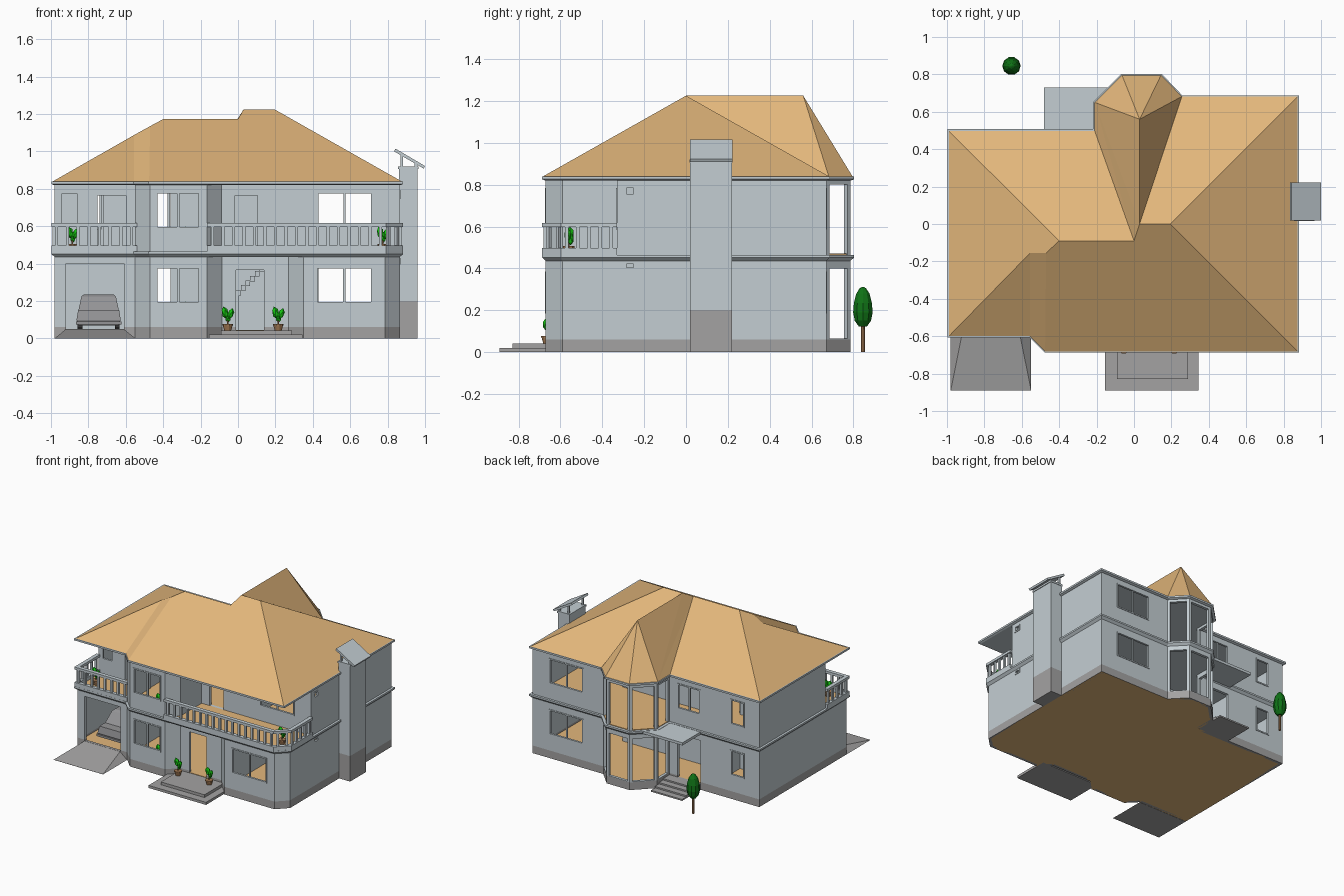
import bpy, bmesh, math
from mathutils import Vector, Matrix

if "Cube" in bpy.data.objects:
    bpy.data.objects.remove(bpy.data.objects["Cube"])


def material(name, r, g, b):
    m = bpy.data.materials.new(name)
    m.diffuse_color = (r, g, b, 1)
    m.use_nodes = True
    m.node_tree.nodes["Principled BSDF"].inputs["Base Color"].default_value = m.diffuse_color
    return m


WALL = material("pale blue grey", .55, .615, .65)
OCHRE = material("ochre", .77, .475, .2)
STONE = material("stone grey", .37, .365, .365)
CAR = material("car grey", .3, .3, .31)
DARK = material("tyre dark", .05, .05, .05)
LEAF = material("bright leaf", .007, .55, .005)
TREE = material("dark leaf", .005, .17, .008)
WOOD = material("brown", .38, .2, .09)


def finish(name, bm, mat):
    bmesh.ops.recalc_face_normals(bm, faces=bm.faces)
    me = bpy.data.meshes.new(name)
    bm.to_mesh(me)
    bm.free()
    me.materials.append(mat)
    ob = bpy.data.objects.new(name, me)
    bpy.context.collection.objects.link(ob)
    return ob


def skin(bm, rings):
    """Closed solid through rings of equal point count."""
    vs = [[bm.verts.new(p) for p in r] for r in rings]
    n = len(vs[0])
    for a, b in zip(vs, vs[1:]):
        for i in range(n):
            bm.faces.new((a[i], a[(i + 1) % n], b[(i + 1) % n], b[i]))
    bm.faces.new(vs[0][::-1])
    bm.faces.new(vs[-1])


def rect(x0, x1, y0, y1, z):
    return [(x0, y0, z), (x1, y0, z), (x1, y1, z), (x0, y1, z)]


def box(bm, x0, x1, y0, y1, z0, z1):
    skin(bm, [rect(x0, x1, y0, y1, z0), rect(x0, x1, y0, y1, z1)])


def boxes(name, mat, *dims):
    bm = bmesh.new()
    for d in dims:
        box(bm, *d)
    return finish(name, bm, mat)


def offset(outline, d):
    out = []
    for i, p in enumerate(outline):
        e1 = (Vector(p) - Vector(outline[i - 1])).normalized()
        e2 = (Vector(outline[(i + 1) % len(outline)]) - Vector(p)).normalized()
        n1, n2 = Vector((e1.y, -e1.x)), Vector((e2.y, -e2.x))
        out.append(Vector(p) + (n1 + n2) * d / (1 + n1.dot(n2)))
    return out


def slab(name, mat, outline, levels):
    bm = bmesh.new()
    skin(bm, [[(p.x, p.y, z) for p in offset(outline, d)] for z, d in levels])
    return finish(name, bm, mat)


def strip(bm, p, q, u0, u1, v0, v1, z0, z1):
    """Box along p-q: u is distance along, v is distance inward."""
    if u1 - u0 < 1e-5 or z1 - z0 < 1e-5:
        return
    p, d = Vector(p), (Vector(q) - Vector(p)).normalized()
    n = Vector((-d.y, d.x))
    pts = [p + d * u + n * v for u, v in ((u0, v0), (u1, v0), (u1, v1), (u0, v1))]
    skin(bm, [[(c.x, c.y, z) for c in pts] for z in (z0, z1)])


def walls(name, mat, outline, openings, z0, z1, frames=True, t=.022):
    bm, fr = bmesh.new(), bmesh.new()
    for i, p in enumerate(outline):
        q = outline[(i + 1) % len(outline)]
        holes = []
        for a, b, lo, hi in openings.get(i, []):
            if abs(p[1] - q[1]) < 1e-6:
                a, b = sorted((abs(a - p[0]), abs(b - p[0])))
            elif abs(p[0] - q[0]) < 1e-6:
                a, b = sorted((abs(a - p[1]), abs(b - p[1])))
            holes.append((a, b, lo, hi))
        u = 0
        for a, b, lo, hi in sorted(holes):
            strip(bm, p, q, u, a, 0, t, z0, z1)
            strip(bm, p, q, a, b, 0, t, z0, min(lo, z1))
            strip(bm, p, q, a, b, 0, t, max(hi, z0), z1)
            u = b
            if frames and hi - lo < .26:      # window frame and mullion
                w = .01
                for s in ((a, a + w, lo, hi), (b - w, b, lo, hi), (a, b, lo, lo + w), (a, b, hi - w, hi)):
                    strip(fr, p, q, s[0], s[1], -.004, .012, s[2], s[3])
                if b - a > .15:
                    m = (a + b) / 2
                    strip(fr, p, q, m - .006, m + .006, .002, .012, lo, hi)
        strip(bm, p, q, u, (Vector(q) - Vector(p)).length, 0, t, z0, z1)
    finish(name, bm, mat)
    if frames:
        finish(name + "_window_frames", fr, WALL)


# Plan outlines, counter-clockwise
BACK = [(.865, .67), (.25, .67), (.14, .785), (-.06, .785), (-.2, .645), (-.2, .49), (-.98, .49)]
LEFT = [(-.98, -.59), (-.55, -.59), (-.47, -.67)]
lower = LEFT + [(-.165, -.67), (-.085, -.59), (.27, -.59), (.35, -.67), (.785, -.67), (.865, -.59)] + BACK
middle = LEFT + [(.785, -.67), (.865, -.59)] + BACK
eave = LEFT + [(.865, -.67)] + BACK
upper = [(-.98, -.33), (-.55, -.33)] + LEFT[1:] + [(-.165, -.67), (-.085, -.59), (-.085, -.33), (.865, -.33)] + BACK


def back_openings(first, dz):
    o = {first: [(.42, .72, .185, .385)], first + 1: [(.02, .139, .065, .4)],
         first + 2: [(-.04, .12, .065, .4)], first + 3: [(.02, .178, .065, .4)],
         first + 4: [(.625, .51, .065, .4)],
         first + 5: [(-.47, -.27, .185 if dz else .045, .385), (-.85, -.73, .185, .385)]}
    return {k: [(a, b, lo + dz, hi + dz) for a, b, lo, hi in v] for k, v in o.items()}


low_open = {0: [(-.92, -.61, .05, .4)], 2: [(-.44, -.2, .185, .385)], 4: [(-.01, .14, .04, .365)],
            6: [(.415, .72, .185, .385)], 8: [(-.295, -.24, .395, .43)], **back_openings(9, 0)}
up_open = {0: [(-.95, -.85, .585, .785), (-.75, -.6, .47, .765)], 3: [(-.44, -.2, .585, .785)],
           6: [(-.015, .105, .47, .765), (.42, .72, .585, .785)], 7: [(-.295, -.24, .745, .795)],
           **back_openings(8, .4)}

# Walls, floors, mouldings
walls("plinth", STONE, lower, low_open, 0, .06, False)
walls("lower_walls", WALL, lower, low_open, .06, .44)
walls("upper_walls", WALL, upper, up_open, .46, .825)
slab("ground_floor", OCHRE, lower, [(0, -.002), (.045, -.002)])
slab("belt_course", WALL, middle, [(.435, 0), (.452, .018), (.465, .018)])
slab("upper_floor", OCHRE, middle, [(.464, -.004), (.47, -.004)])
slab("eave_course", WALL, eave, [(.82, .004), (.826, .018), (.84, .018)])

# Inner partitions
boxes("partitions", WALL,
      (-.36, .4, .2, .215, .045, .435), (-.55, -.535, -.58, .48, .045, .435), (-.97, -.55, .1, .115, .045, .435),
      (.33, .345, -.58, .2, .045, .435), (-.36, .4, .2, .215, .47, .82), (-.55, -.535, -.33, .1, .47, .82),
      (.33, .345, -.32, .2, .47, .82), (-.72, -.55, .1, .115, .47, .82))
boxes("staircase", WALL, *[(-.01 + .025 * i, .015 + .025 * i, -.05, .1, .23 + .025 * i, .26 + .025 * i)
                           for i in range(8)], (-.01, .005, -.05, .1, .045, .26))

# Roof of joined hips with the bay's pointed end
pts = dict(A=(-.99, .497, .84), B=(-.21, .497, .84), C=(-.21, .65, .84), D=(-.064, .795, .84), E=(.144, .795, .84),
           F=(.256, .682, .84), G=(.875, .682, .84), H=(.875, -.682, .84), I=(-.475, -.682, .84),
           J=(-.555, -.6, .84), K=(-.99, -.6, .84), L=(-.4, -.09, 1.173), M=(0, -.09, 1.173),
           N=(.03, 0, 1.225), O=(.195, 0, 1.225), P=(.03, .56, 1.225), Q=(-.47, -.155, 1.135), R=(-.555, -.155, 1.088))
bm = bmesh.new()
rv = {k: bm.verts.new(p) for k, p in pts.items()}
for f in "KRQLA KJR JIQR IHONMLQ HGO GFNO FPN EPF DPE CPD CMN CNP BMC ALMB ABCDEFGHIJK".split():
    bm.faces.new([rv[c] for c in f])
finish("roof", bm, OCHRE)

# Balcony railings
def railing(name, path):
    bm = bmesh.new()
    for p, q in zip(path, path[1:]):
        ln = (Vector(q) - Vector(p)).length
        strip(bm, p, q, 0, ln, 0, .03, .463, .497)
        strip(bm, p, q, 0, ln, 0, .03, .597, .617)
        n = max(2, round(ln / .055))
        for i in range(n):
            u = ln * (i + .5) / n
            strip(bm, p, q, u - .008, u + .008, .007, .023, .497, .597)
    finish(name, bm, WALL)


railing("right_balcony_railing", [(-.165, -.688), (.79, -.688), (.883, -.597), (.883, -.33)])
railing("left_balcony_railing", [(-.998, -.33), (-.998, -.607), (-.54, -.607)])

# Chimney with slanted cap
boxes("chimney_base", STONE, (.86, .96, .02, .22, 0, .2))
boxes("chimney_stack", WALL, (.86, .96, .02, .22, .2, .905), (.855, .965, .017, .223, .905, .92))
boxes("chimney_posts", WALL, *[(x, x + .014, y, y + .014, .92, z) for x, z in ((.868, .985), (.945, .935))
                               for y in (.025, .2)])
bm = bmesh.new()
skin(bm, [[(.835, y, 1.0), (.993, y, .908), (1.0, y, .922), (.842, y, 1.015)] for y in (.018, .222)])
finish("chimney_cap", bm, WALL)

# Driveway ramp, front and back steps, rear canopy
bm = bmesh.new()
skin(bm, [rect(-.98, -.55, -.89, -.592, 0),
          [(-.98, -.89, .001), (-.55, -.89, .001), (-.61, -.592, .05), (-.92, -.592, .05)]])
finish("driveway_ramp", bm, STONE)
boxes("front_steps", STONE, (-.155, .345, -.89, -.6, 0, .02), (-.09, .29, -.83, -.585, .02, .042))
boxes("back_steps", STONE, *[(-.47, -.2, .48, .72 - .05 * i, .0115 * i, .0115 * (i + 1)) for i in range(4)])
boxes("rear_canopy", WALL, (-.48, -.125, .48, .73, .442, .463))

# Car in the garage
bm = bmesh.new()
cx = -.745
skin(bm, [rect(cx - w, cx + w, y0, y1, z) for w, y0, y1, z in
          ((.108, -.5, -.06, .07), (.118, -.51, -.05, .1), (.11, -.5, -.05, .15))])
skin(bm, [rect(cx - w, cx + w, y0, y1, z) for w, y0, y1, z in
          ((.108, -.43, -.06, .15), (.092, -.37, -.09, .225), (.08, -.35, -.1, .235))])
box(bm, cx - .122, cx + .122, -.518, -.49, .075, .092)
finish("car_body", bm, CAR)
bm = bmesh.new()
for x in (-.1, .1):
    for y in (-.42, -.14):
        bmesh.ops.create_cone(bm, cap_ends=True, segments=12, radius1=.032, radius2=.032, depth=.025,
                              matrix=Matrix.Translation((cx + x, y, .077)) @ Matrix.Rotation(math.pi / 2, 4, 'Y'))
finish("car_wheels", bm, DARK)


# Turned shapes: tree and potted plants
def turned(bm, x, y, profile, n=10):
    skin(bm, [[(x + r * math.cos(2 * math.pi * i / n), y + r * math.sin(2 * math.pi * i / n), z)
               for i in range(n)] for r, z in profile])


bm = bmesh.new()
turned(bm, -.655, .845, [(.01, 0), (.009, .14)], 8)
finish("tree_trunk", bm, WOOD)
bm = bmesh.new()
turned(bm, -.655, .845, [(.02, .122), (.041, .15), (.049, .19), (.045, .235), (.033, .28), (.016, .305), (.004, .312)])
finish("tree_crown", bm, TREE)

pots, leaves = bmesh.new(), bmesh.new()
for x, y, z in ((-.055, -.665, .042), (.215, -.665, .042), (.775, -.56, .47), (-.885, -.5, .47),
                (-.26, -.6, .47), (-.26, -.6, .07)):
    turned(pots, x, y, [(.018, z), (.026, z + .028), (.029, z + .028), (.029, z + .036)])
    turned(pots, x, y, [(.004, z + .03), (.004, z + .06)], 6)
    for dx, dy, dz, s in ((-.014, .006, .095, 1), (.016, -.004, .09, .9), (.003, .008, .068, .8)):
        bmesh.ops.create_icosphere(leaves, subdivisions=1, radius=1, matrix=Matrix.Translation((x + dx, y + dy, z + dz))
                                   @ Matrix.Rotation(dx * 20, 4, 'Y') @ Matrix.Diagonal((.02 * s, .02 * s, .035 * s, 1)))
finish("plant_pots", pots, WOOD)
finish("plant_leaves", leaves, LEAF)
